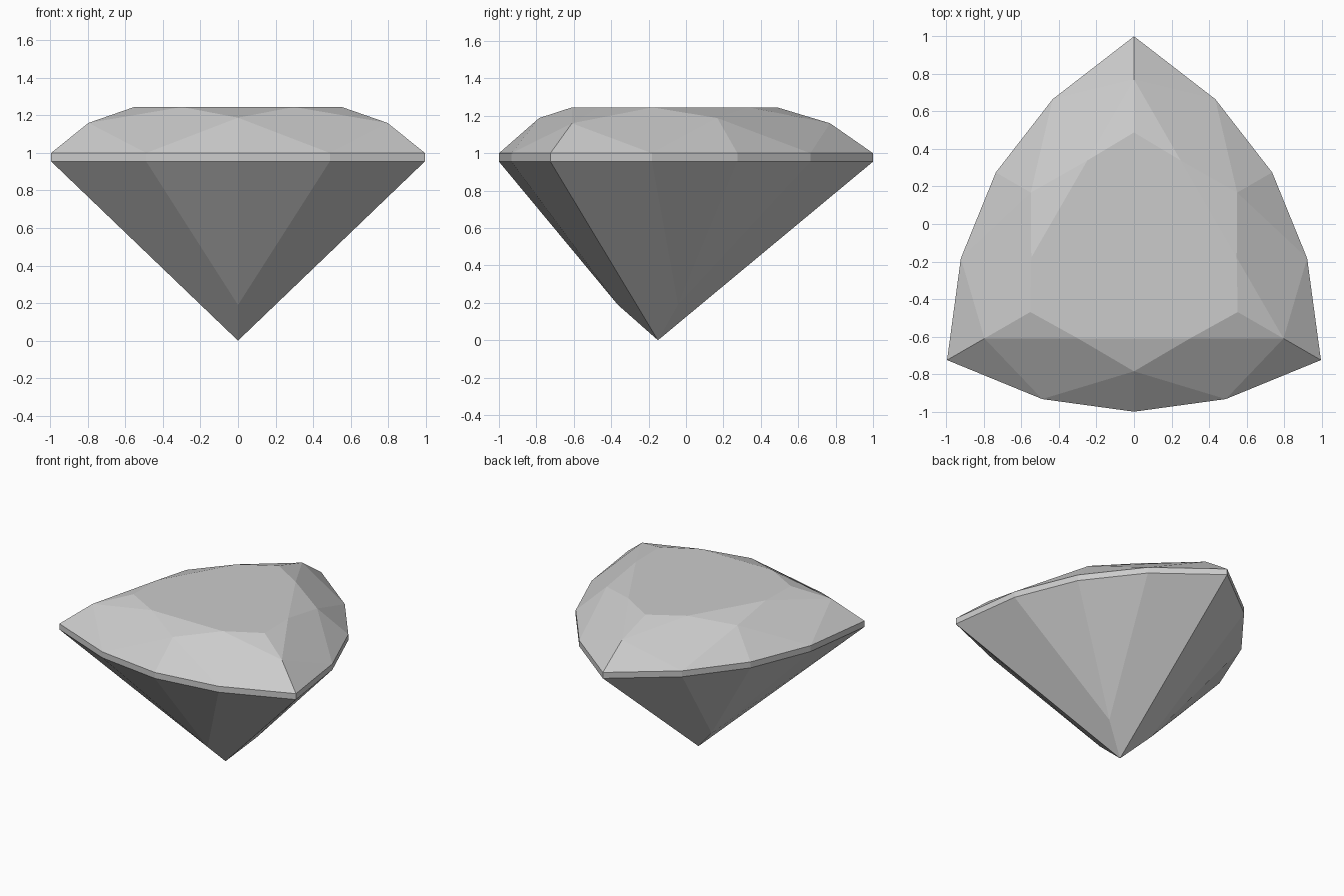
import bpy
import bmesh
from math import radians, cos, sin

cube = bpy.data.objects.get("Cube")
if cube:
    bpy.data.objects.remove(cube, do_unlink=True)

# Pale grey stone
stone = bpy.data.materials.new("pale_grey_stone")
stone.use_nodes = True
grey = (0.6, 0.6, 0.6, 1)
stone.diffuse_color = grey
stone.node_tree.nodes["Principled BSDF"].inputs["Base Color"].default_value = grey

CENTRE_Y = -0.15
GIRDLE_TOP, GIRDLE_LOW, TABLE = 1.0, 0.955, 1.245

bm = bmesh.new()


def point(radius, angle, z):
    a = radians(angle)
    return bm.verts.new((radius * cos(a), CENTRE_Y + radius * sin(a), z))


def outline(corner, z):
    """Rounded triangle: corner, shoulder, side middle, shoulder."""
    steps = ((1.15, 0), (0.923, 28), (0.85, 60), (0.923, 92))
    return [point(r, corner + a, z) for r, a in steps]


# Rings of points with threefold symmetry
upper, lower, table, corner_tip, side_tip, keel = [], [], [], [], [], []
for corner in (90, 210, 330):
    upper += outline(corner, GIRDLE_TOP)
    lower += outline(corner, GIRDLE_LOW)
    for r, a in ((0.638, 0), (0.548, 27), (0.548, 93)):
        table.append(point(r, corner + a, TABLE))
    corner_tip.append(point(0.92, corner, 1.16))
    side_tip.append(point(0.635, corner + 60, 1.188))
    keel.append(point(0.215, corner + 60, 0.19))
culet = point(0, 0, 0)

# Table and girdle band
bm.faces.new(table)
for i in range(12):
    j = (i + 1) % 12
    bm.faces.new((lower[i], lower[j], upper[j], upper[i]))

for k in range(3):
    n = (k + 1) % 3
    c, g1, gm, g2 = upper[4 * k:4 * k + 4]
    t0, t1, t2 = table[3 * k:3 * k + 3]
    c_next, t_next = upper[4 * n], table[3 * n]
    tip, tip_next, side = corner_tip[k], corner_tip[n], side_tip[k]

    # Crown facets
    for face in ((t0, tip, t1), (t2, tip_next, t_next), (t1, side, t2),
                 (tip, c, g1), (tip_next, g2, c_next),
                 (tip, g1, side, t1), (side, g2, tip_next, t2),
                 (side, g1, gm), (side, gm, g2)):
        bm.faces.new(face)

    # Pavilion facets
    c, g1, gm, g2 = lower[4 * k:4 * k + 4]
    c_next, p = lower[4 * n], keel[k]
    for face in ((c, culet, p, g1), (p, culet, c_next, g2),
                 (g1, p, gm), (gm, p, g2)):
        bm.faces.new(face)

bmesh.ops.recalc_face_normals(bm, faces=bm.faces)
mesh = bpy.data.meshes.new("cut_gem")
bm.to_mesh(mesh)
bm.free()
mesh.materials.append(stone)
gem = bpy.data.objects.new("cut_gem", mesh)
bpy.context.collection.objects.link(gem)
